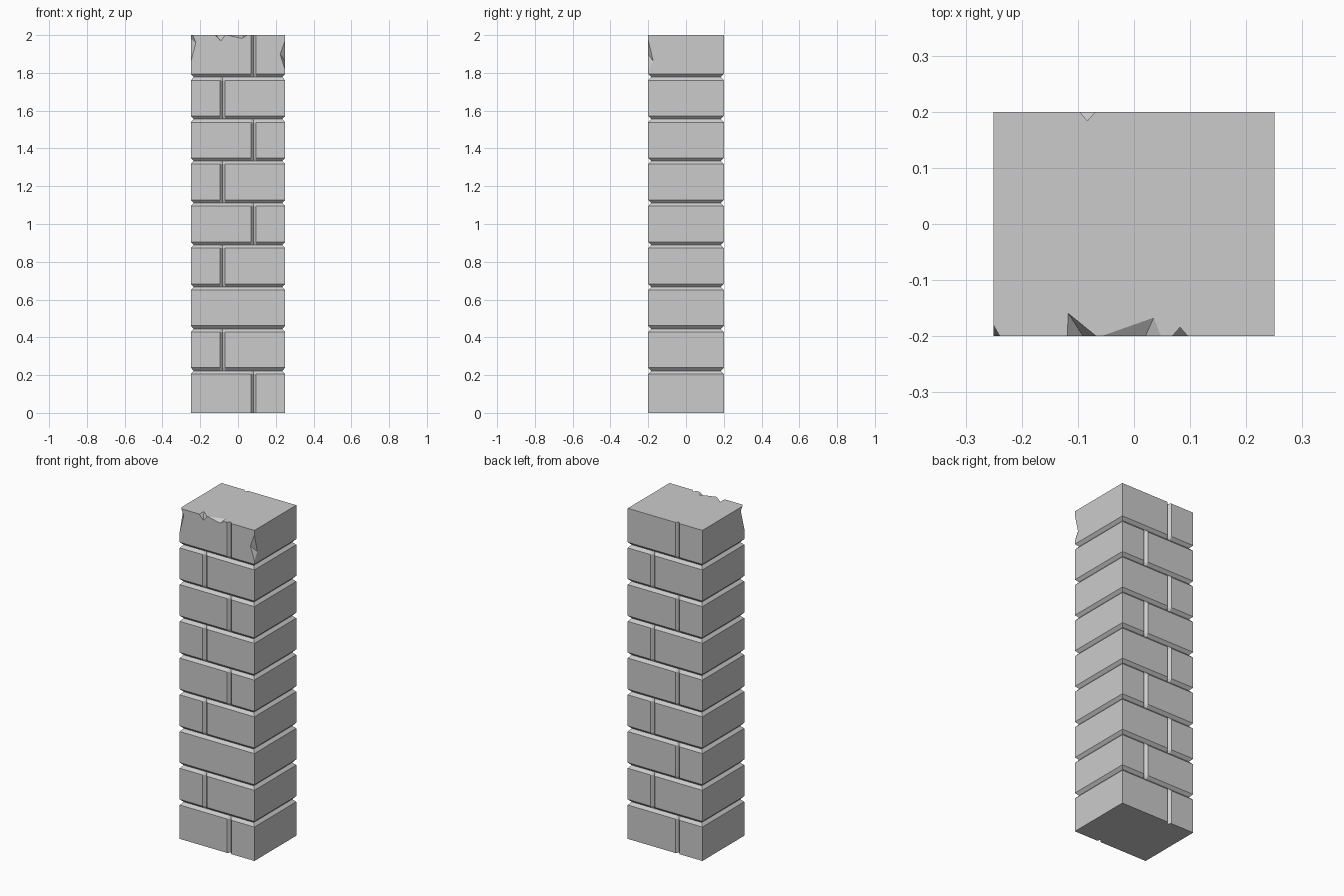
import bpy, bmesh
from mathutils import Vector

if "Cube" in bpy.data.objects:
    bpy.data.objects.remove(bpy.data.objects["Cube"])

N, HX, HY = 9, 0.25, 0.2        # courses and half sizes
PITCH = 2 / N
D, HV, HW = 0.016, 0.017, 0.014  # joint depth, half height, upright joint half width


def make_object(name, bm):
    bmesh.ops.recalc_face_normals(bm, faces=bm.faces)
    me = bpy.data.meshes.new(name)
    bm.to_mesh(me)
    bm.free()
    ob = bpy.data.objects.new(name, me)
    bpy.context.collection.objects.link(ob)
    return ob


def outline(front, back, inset):
    """Rectangle with optional V notches in the front and back edges."""
    x, y, core = HX - inset, HY - inset, HY - D
    pts = [(-x, -y)]
    if front is not None:
        pts += [(front - HW, -y), (front, -core), (front + HW, -y)]
    pts += [(x, -y), (x, y)]
    if back is not None:
        pts += [(back + HW, y), (back, core), (back - HW, y)]
    return pts + [(-x, y)]


def course(i):
    z0, z1 = i * PITCH, (i + 1) * PITCH
    first, last = i == 0, i == N - 1
    side = 1 if i % 2 == 0 else -1
    front = None if i == 2 else 0.082 * side
    back = -0.083 * side
    levels = [(z0 + (0 if first else HV), 0), (z1 - (0 if last else HV), 0)]
    if not first:
        levels.insert(0, (z0, D))
    if not last:
        levels.append((z1, D))
    bm = bmesh.new()
    rings = [[bm.verts.new((x, y, z)) for x, y in outline(front, back, ins)]
             for z, ins in levels]
    n = len(rings[0])
    for a, b in zip(rings, rings[1:]):
        for k in range(n):
            bm.faces.new((a[k], a[(k + 1) % n], b[(k + 1) % n], b[k]))
    if first or last:
        bm.faces.new(rings[0])
    if last:
        bm.faces.new(rings[-1])
    return make_object(f"block_course_{i + 1}", bm)


def chip(body, points):
    """Break a faceted piece off the body."""
    bm = bmesh.new()
    for p in points:
        bm.verts.new(Vector(p))
    bmesh.ops.convex_hull(bm, input=bm.verts)
    cutter = make_object("chip_cutter", bm)
    mod = body.modifiers.new("chip", 'BOOLEAN')
    mod.operation, mod.solver, mod.object = 'DIFFERENCE', 'EXACT', cutter
    cutter.hide_render = True
    cutter.hide_set(True)


# Stacked block courses
courses = [course(i) for i in range(N)]
top = courses[-1]

# Broken front corners
chip(top, [(-.251, -.201, 2.03), (-.251, -.201, 1.85), (-.222, -.201, 1.96),
           (-.251, -.165, 1.98), (-.32, -.27, 1.95)])
chip(top, [(.251, -.201, 1.98), (.251, -.201, 1.81), (.222, -.201, 1.9),
           (.251, -.172, 1.86), (.32, -.27, 1.89)])
# Broken top front edge
chip(top, [(-.12, -.201, 2.001), (-.065, -.201, 2.001), (-.09, -.201, 1.968),
           (-.118, -.158, 2.001), (-.09, -.27, 2.06)])
chip(top, [(-.066, -.201, 2.001), (.05, -.201, 2.001), (.02, -.201, 1.982),
           (.036, -.165, 2.001), (0, -.27, 2.06)])
